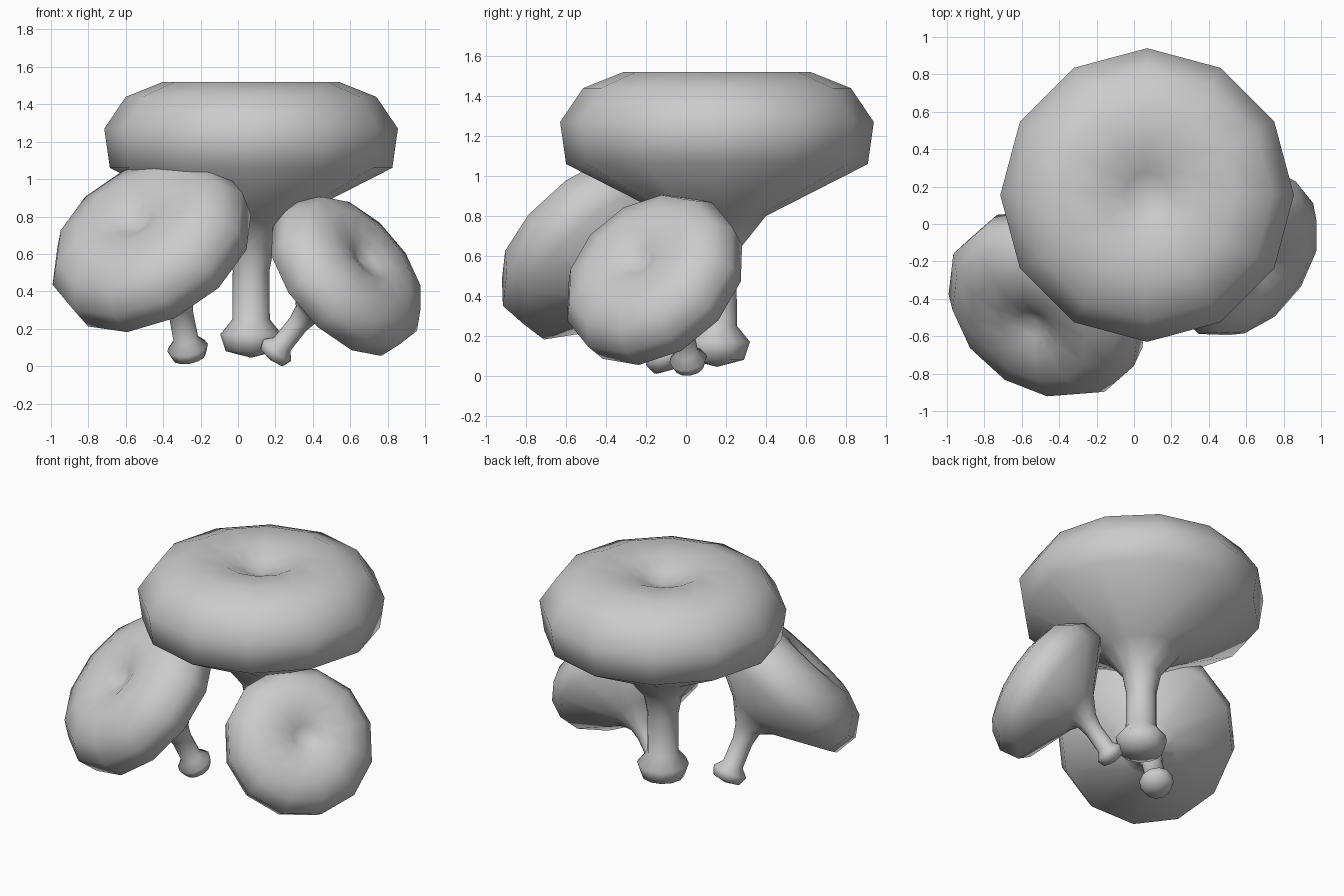
import bpy, bmesh, math
from mathutils import Vector, Matrix

cube = bpy.data.objects.get("Cube")
if cube:
    bpy.data.objects.remove(cube, do_unlink=True)

grey = bpy.data.materials.new("plain grey")
grey.use_nodes = True
colour = (0.6, 0.6, 0.6, 1)
grey.diffuse_color = colour
grey.node_tree.nodes["Principled BSDF"].inputs["Base Color"].default_value = colour

# Half profiles (radius, height); the stem starts at the foot's widest ring,
# the cap is measured from its own widest ring
STEM = [(0, -0.125), (0.135, -0.09), (0.165, 0), (0.10, 0.08), (0.098, 0.34), (0.125, 0.48)]
CAP = [(0.245, -0.47), (0.755, -0.21), (0.785, 0), (0.67, 0.17), (0.47, 0.25),
       (0.25, 0.235), (0.12, 0.18), (0, 0.13)]
STEM_LENGTH = 0.63
NECK = 0.47
SIDES = 12


def frame(origin, direction, width, height):
    """Place a part along a direction, sized across and along it."""
    turn = Vector((0, 0, 1)).rotation_difference(direction).to_matrix().to_4x4()
    return Matrix.Translation(origin) @ turn @ Matrix.Diagonal((width, width, height, 1))


def mushroom(name, foot, ring, axis, scale):
    """Lathe a mushroom whose stem runs from the foot to the neck of a tilted cap."""
    foot, ring, axis = Vector(foot), Vector(ring), Vector(axis).normalized()
    stem = ring - axis * NECK * scale - foot
    stretch = stem.length / STEM_LENGTH
    stem_frame = frame(foot, stem, (stretch + scale) / 2, stretch)
    cap_frame = frame(ring, axis, scale, scale)

    bm = bmesh.new()
    loops = []
    for matrix, profile in ((stem_frame, STEM), (cap_frame, CAP)):
        for radius, height in profile:
            count = SIDES if radius else 1
            angles = [math.tau * i / SIDES for i in range(count)]
            loops.append([bm.verts.new(matrix @ Vector(
                (radius * math.cos(a), radius * math.sin(a), height))) for a in angles])
    for low, high in zip(loops, loops[1:]):
        for i in range(SIDES):
            j = (i + 1) % SIDES
            corners = [low[i % len(low)], low[j % len(low)],
                       high[j % len(high)], high[i % len(high)]]
            bm.faces.new(list(dict.fromkeys(corners))).smooth = True
    bmesh.ops.recalc_face_normals(bm, faces=bm.faces)

    mesh = bpy.data.meshes.new(name)
    bm.to_mesh(mesh)
    bm.free()
    mesh.materials.append(grey)
    bpy.context.collection.objects.link(bpy.data.objects.new(name, mesh))


mushroom("large_mushroom", (0.07, 0.155, 0.17), (0.07, 0.155, 1.27), (0, 0, 1), 1.0)
mushroom("right_mushroom", (-0.27, -0.10, 0.10), (-0.484, -0.46, 0.681), (-0.43, -0.58, 0.69), 0.726)
mushroom("left_mushroom", (0.21, 0.01, 0.085), (0.605, -0.18, 0.508), (0.66, -0.48, 0.58), 0.618)
